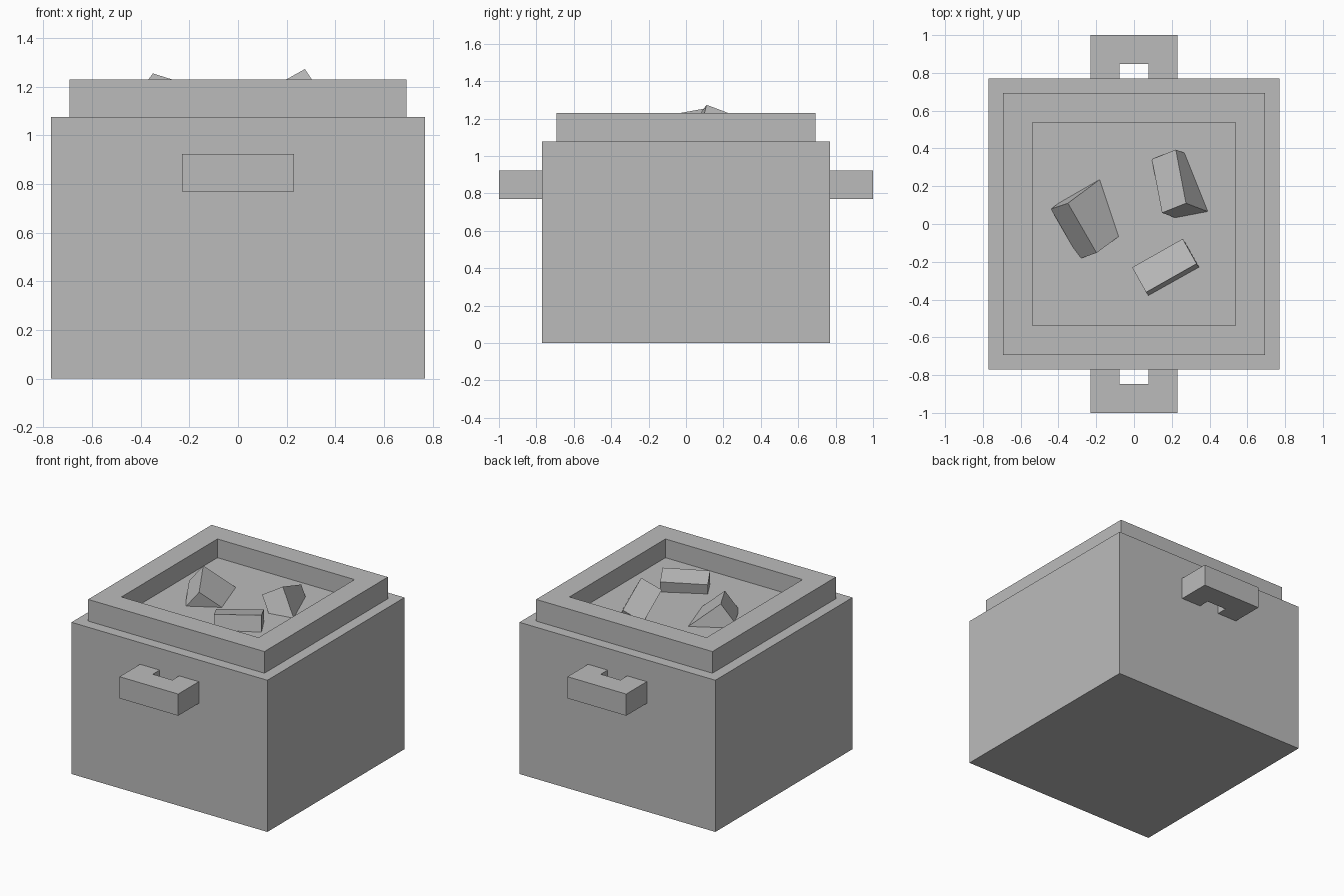
import bpy, bmesh
from mathutils import Vector

U = 1 / 13  # building module

old = bpy.data.objects.get("Cube")
if old:
    bpy.data.objects.remove(old, do_unlink=True)

grey = bpy.data.materials.new("plain_grey")
grey.use_nodes = True
grey.diffuse_color = (0.5, 0.5, 0.5, 1)
grey.node_tree.nodes["Principled BSDF"].inputs["Base Color"].default_value = (0.5, 0.5, 0.5, 1)


def finish(name, bm):
    bmesh.ops.recalc_face_normals(bm, faces=bm.faces)
    mesh = bpy.data.meshes.new(name)
    bm.to_mesh(mesh)
    bm.free()
    mesh.materials.append(grey)
    obj = bpy.data.objects.new(name, mesh)
    bpy.context.collection.objects.link(obj)
    return obj


def prism(name, outline, z0, z1):
    """Extrude a flat outline between two heights."""
    bm = bmesh.new()
    face = bm.faces.new([bm.verts.new((x, y, z0)) for x, y in outline])
    ext = bmesh.ops.extrude_face_region(bm, geom=[face])["geom"]
    verts = [v for v in ext if isinstance(v, bmesh.types.BMVert)]
    bmesh.ops.translate(bm, verts=verts, vec=(0, 0, z1 - z0))
    return finish(name, bm)


def square(h):
    return [(-h, -h), (h, -h), (h, h), (-h, h)]


def rim(name, outer, inner, z0, z1):
    """Square ring with mitred corners joined into flat faces."""
    bm = bmesh.new()
    loops = [[bm.verts.new((x, y, z)) for x, y in square(h)]
             for h, z in ((outer, z0), (outer, z1), (inner, z1), (inner, z0))]
    for a, b in zip(loops, loops[1:] + loops[:1]):
        for i in range(4):
            j = (i + 1) % 4
            bm.faces.new((a[i], a[j], b[j], b[i]))
    return finish(name, bm)


def chunk(name, corner, along, across):
    """Tilted block hung from its top corner, sunk into the filling."""
    e1 = Vector(along).normalized()
    e2 = Vector(across)
    e2 = (e2 - e1 * e2.dot(e1)).normalized()
    e3 = e1.cross(e2)
    if e3.z > 0:
        e3.negate()
    bm = bmesh.new()
    bmesh.ops.create_cube(bm, size=1)
    for v in bm.verts:
        a, b, c = (t + 0.5 for t in v.co)
        v.co = Vector(corner) + e1 * a * 4 * U + e2 * b * 2 * U + e3 * c * 4 * U
    return finish(name, bm)


# Pot body, raised rim and filling
prism("pot_body", square(10 * U), 0, 14 * U)
rim("pot_rim", 9 * U, 7 * U, 14 * U, 16 * U)
prism("filling", square(7 * U), 14 * U, 1.098)

# Front and back handles, notched against the wall
handle = [(-3, 10), (-1, 10), (-1, 11), (1, 11), (1, 10), (3, 10), (3, 13), (-3, 13)]
for name, side in (("front_handle", -1), ("back_handle", 1)):
    prism(name, [(x * U, side * y * U) for x, y in handle], 10 * U, 12 * U)

# Floating chunks
chunk("left_chunk", (-0.35, 0.11, 1.255), (0.15, -0.26, -0.047), (-0.09, -0.03, -0.12))
chunk("back_chunk", (0.275, 0.11, 1.273), (-0.055, 0.29, -0.109), (-0.125, -0.05, -0.07))
chunk("front_chunk", (-0.01, -0.23, 1.17), (0.265, 0.15, 0.007), (0.07, -0.13, 0.03))
